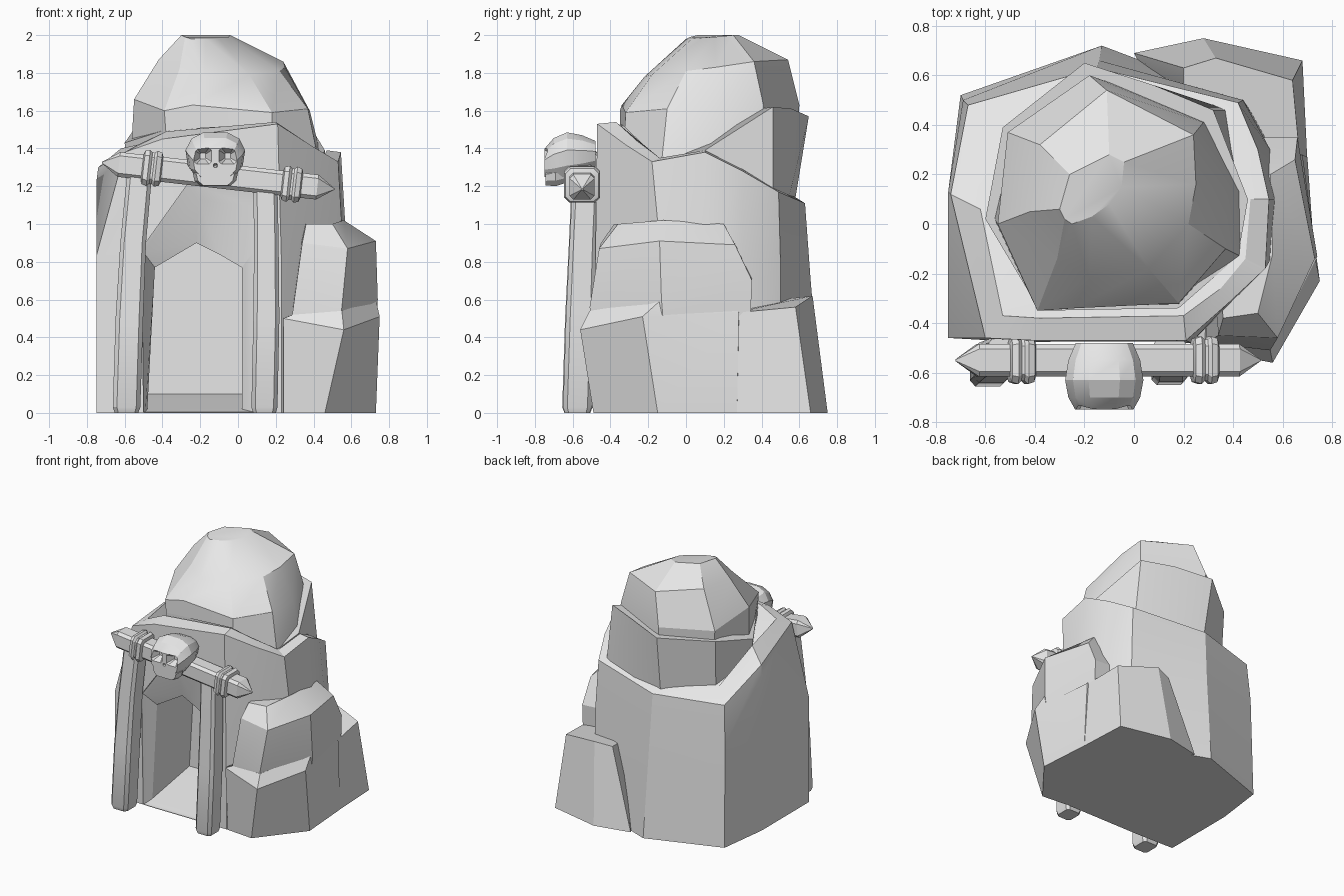
import bpy
import bmesh
import math
from mathutils import Vector

default_cube = bpy.data.objects.get("Cube")
if default_cube:
    bpy.data.objects.remove(default_cube, do_unlink=True)

# One plain stone colour for everything
stone = bpy.data.materials.new("light_grey_stone")
stone.use_nodes = True
grey = (0.8, 0.8, 0.8, 1)
stone.diffuse_color = grey
for node in stone.node_tree.nodes:
    if node.type == "BSDF_PRINCIPLED":
        node.inputs["Base Color"].default_value = grey

X, Y, Z = Vector((1, 0, 0)), Vector((0, 1, 0)), Vector((0, 0, 1))
# Square section with chamfered corners, and a rounded skull section
CHAMFERED = [(1, .7), (.7, 1), (-.7, 1), (-1, .7), (-1, -.7), (-.7, -1), (.7, -1), (1, -.7)]
SKULL = [(1, .2), (.8, .72), (.4, 1), (-.4, 1), (-.8, .72), (-1, .2),
         (-.92, -.5), (-.65, -1), (.65, -1), (.92, -.5)]
parts = []


def loft(name, rings):
    """Skin a closed solid through rings that share one point count."""
    bm = bmesh.new()
    loops = [[bm.verts.new(point) for point in ring] for ring in rings]
    count = len(loops[0])
    for low, high in zip(loops, loops[1:]):
        for i in range(count):
            j = (i + 1) % count
            bm.faces.new((low[i], low[j], high[j], high[i]))
    bm.faces.new(loops[0][::-1])
    bm.faces.new(loops[-1])
    bmesh.ops.recalc_face_normals(bm, faces=bm.faces)
    mesh = bpy.data.meshes.new(name)
    bm.to_mesh(mesh)
    bm.free()
    mesh.materials.append(stone)
    obj = bpy.data.objects.new(name, mesh)
    bpy.context.scene.collection.objects.link(obj)
    parts.append(obj)
    return obj


def level(z, outline):
    """Turn a flat plan outline into a ring at one height."""
    return [(x, y, z) for x, y in outline]


def section(centre, u, v, shape=CHAMFERED):
    """Section of a given shape around a centre, spanned by two half axes."""
    return [Vector(centre) + u * a + v * b for a, b in shape]


def cut(target, cutter):
    """Carve the cutter out of the target and discard the cutter."""
    cutter.hide_render = True
    carve = target.modifiers.new("carve", "BOOLEAN")
    carve.operation = "DIFFERENCE"
    carve.solver = "EXACT"
    carve.object = cutter
    bpy.context.view_layer.objects.active = target
    bpy.ops.object.modifier_apply(modifier=carve.name)
    parts.remove(cutter)
    bpy.data.objects.remove(cutter, do_unlink=True)


# Main rock, from the ground up to its sloping shoulder
main_rock = loft("main_rock", [
    level(0, [(-.75, -.46), (-.4, -.47), (.23, -.47), (.4, -.31), (.56, -.13), (.6, .1),
              (.57, .3), (.45, .5), (-.13, .72), (-.7, .52), (-.75, .13)]),
    [(-.75, -.46, .83), (-.4, -.48, .8), (.23, -.48, .8), (.4, -.31, .8), (.56, -.13, .8),
     (.58, .1, .8), (.55, .3, .8), (.44, .5, .8), (-.14, .66, .7), (-.69, .5, .8),
     (-.75, .13, 1.22)],
    [(-.6, -.46, 1.38), (-.4, -.47, 1.45), (.21, -.47, 1.53), (.38, -.32, 1.42),
     (.53, -.18, 1.33), (.545, .1, 1.38), (.5, .3, 1.28), (.42, .49, 1.17),
     (-.15, .63, 1.11), (-.67, .48, 1.1), (-.74, .12, 1.3)],
    [(-.53, -.37, 1.42), (-.38, -.38, 1.49), (.2, -.37, 1.54), (.35, -.26, 1.44),
     (.45, -.14, 1.35), (.47, .1, 1.39), (.43, .28, 1.3), (.36, .43, 1.21),
     (-.15, .55, 1.16), (-.55, .4, 1.17), (-.62, .06, 1.4)],
])


# Cave: a tall mouth, a lowered ceiling, then a straight passage
def mouth(y):
    return [(-.5, y, .004), (-.51, y, .87), (-.26, y, 1.22),
            (.09, y, 1.2), (.13, y, .87), (.1, y, .004)]


def passage(y, floor):
    return [(-.48, y, floor), (-.44, y, .77), (-.22, y, .9),
            (-.1, y, .84), (.02, y, .77), (.02, y, floor)]


cut(main_rock, loft("cave_cutter", [
    mouth(-.6),
    mouth(-.46),
    [(-.49, -.44, .008), (-.5, -.44, .85), (-.21, -.44, 1.13),
     (.07, -.44, 1.09), (.08, -.44, .85), (.07, -.44, .008)],
    passage(-.38, .02),
    passage(.08, .1),
]))

# Collar rock leaning outward behind the summit
loft("collar_rock", [
    level(1.08, [(-.58, .05), (-.38, -.33), (.17, -.33), (.42, -.13), (.46, .1),
                 (.38, .46), (.12, .53), (-.18, .57), (-.52, .37)]),
    [(-.6, .02, 1.43), (-.38, -.35, 1.5), (.18, -.34, 1.53), (.42, -.13, 1.33),
     (.46, .1, 1.39), (.32, .46, 1.62), (.08, .56, 1.61), (-.2, .65, 1.57), (-.53, .39, 1.53)],
])

# Summit boulder with a ridge along its top
loft("summit_rock", [
    level(1.32, [(-.57, .03), (-.37, -.35), (-.24, -.34), (.18, -.33), (.43, -.13),
                 (.45, .12), (.32, .42), (-.18, .58), (-.5, .36)]),
    [(-.55, 0, 1.66), (-.39, -.35, 1.6), (-.24, -.34, 1.63), (.18, -.32, 1.59),
     (.37, -.1, 1.61), (.38, .15, 1.6), (.28, .41, 1.63), (-.18, .6, 1.63), (-.51, .37, 1.6)],
    [(-.42, .05, 1.87), (-.31, -.14, 1.82), (-.18, -.22, 1.78), (.06, -.18, 1.79),
     (.22, 0, 1.81), (.25, .16, 1.83), (.24, .36, 1.86), (-.11, .54, 1.87), (-.38, .32, 1.88)],
    [(-.3, .06, 2), (-.28, .02, 1.99), (-.25, 0, 1.98), (-.17, .03, 1.98), (-.1, .08, 1.98),
     (-.05, .15, 1.99), (-.04, .25, 2), (-.1, .28, 2), (-.26, .2, 2)],
])

# Side boulders: a low base, a block resting on it and a rear block
loft("side_boulder_base", [
    level(0, [(.24, -.47), (.46, -.49), (.73, -.15), (.7, .27), (.3, .3)]),
    [(.24, -.5, .5), (.56, -.56, .44), (.75, -.23, .51), (.68, .28, .53), (.3, .3, .53)],
    [(.29, -.48, .52), (.55, -.51, .54), (.73, -.13, .6), (.66, .27, .55), (.3, .3, .56)],
])
loft("side_boulder_top", [
    level(.48, [(.28, -.48), (.54, -.5), (.73, -.12), (.66, .34), (.3, .34)]),
    [(.29, -.48, .54), (.55, -.51, .56), (.74, -.13, .6), (.66, .35, .7), (.3, .35, .72)],
    [(.34, -.45, .9), (.58, -.46, .87), (.73, -.14, .91), (.65, .26, .89), (.3, .26, .9)],
    [(.36, -.38, 1), (.5, -.36, 1), (.56, -.12, 1.02), (.55, .2, 1), (.3, .2, 1)],
])
loft("rear_boulder", [
    level(0, [(.4, .2), (.7, .25), (.68, .66), (.28, .75), (.0, .69), (.1, .5)]),
    [(.4, .2, .53), (.67, .26, .53), (.64, .58, .56), (.33, .67, .62), (.2, .63, .6),
     (.2, .5, .6)],
])


# Door posts, slightly bowed and leaning back to the rock
def post(name, stations):
    loft(name, [section((x, y, z), X * half, Y * half * 1.1) for x, y, z, half in stations])


post("right_post", [(-.59, -.575, 0, .062), (-.59, -.575, .03, .073), (-.575, -.56, .5, .073),
                    (-.555, -.545, .9, .068), (-.52, -.53, 1.28, .066)])
post("left_post", [(.14, -.575, 0, .06), (.14, -.575, .03, .069), (.15, -.56, .5, .069),
                   (.15, -.545, .9, .065), (.145, -.53, 1.22, .064)])

# Lintel beam with pointed ends, and the double bands lashed round it
start, end = Vector((-.63, -.55, 1.315)), Vector((.42, -.55, 1.195))
along = (end - start).normalized()
upright = along.cross(Y)


def beam_section(x, radius):
    centre = start + along * ((x - start.x) / along.x)
    return section(centre, Y * radius, upright * radius)


loft("lintel_beam", [beam_section(x, r) for x, r in
                     [(-.72, .004), (-.63, .066), (.42, .066), (.51, .004)]])
for name, middle in (("right_band", -.455), ("left_band", .285)):
    loft(name, [beam_section(middle + offset, r) for offset, r in
                [(-.052, .07), (-.045, .088), (-.02, .096), (-.006, .083),
                 (.006, .083), (.02, .096), (.045, .088), (.052, .07)]])

# Skull ornament: cranium and jaw, with carved eye sockets and nose
SKULL_X = -.12


def skull_part(name, stations):
    return loft(name, [section((SKULL_X, y, (low + high) / 2), X * half, Z * (high - low) / 2,
                               SKULL) for y, half, low, high in stations])


cranium = skull_part("skull_cranium", [
    (-.48, .115, 1.3, 1.44), (-.55, .145, 1.27, 1.47), (-.63, .158, 1.25, 1.485),
    (-.7, .145, 1.24, 1.455), (-.748, .118, 1.25, 1.4)])
skull_part("skull_jaw", [
    (-.63, .1, 1.22, 1.32), (-.69, .12, 1.2, 1.32), (-.745, .1, 1.205, 1.3)])


def socket(x, z, wide, deep_y):
    cut(cranium, loft("socket_cutter", [
        section((x, -.8, z), X * wide, Z * wide * .9),
        section((x, deep_y, z), X * wide * .2, Z * wide * .2)]))


for side in (-1, 1):
    socket(SKULL_X + side * .066, 1.36, .075, -.69)
socket(SKULL_X, 1.31, .022, -.72)

# Soft shading across shallow facets, crisp edges elsewhere
bpy.ops.object.select_all(action="DESELECT")
for part in parts:
    part.select_set(True)
bpy.context.view_layer.objects.active = main_rock
bpy.ops.object.shade_smooth_by_angle(angle=math.radians(25))
